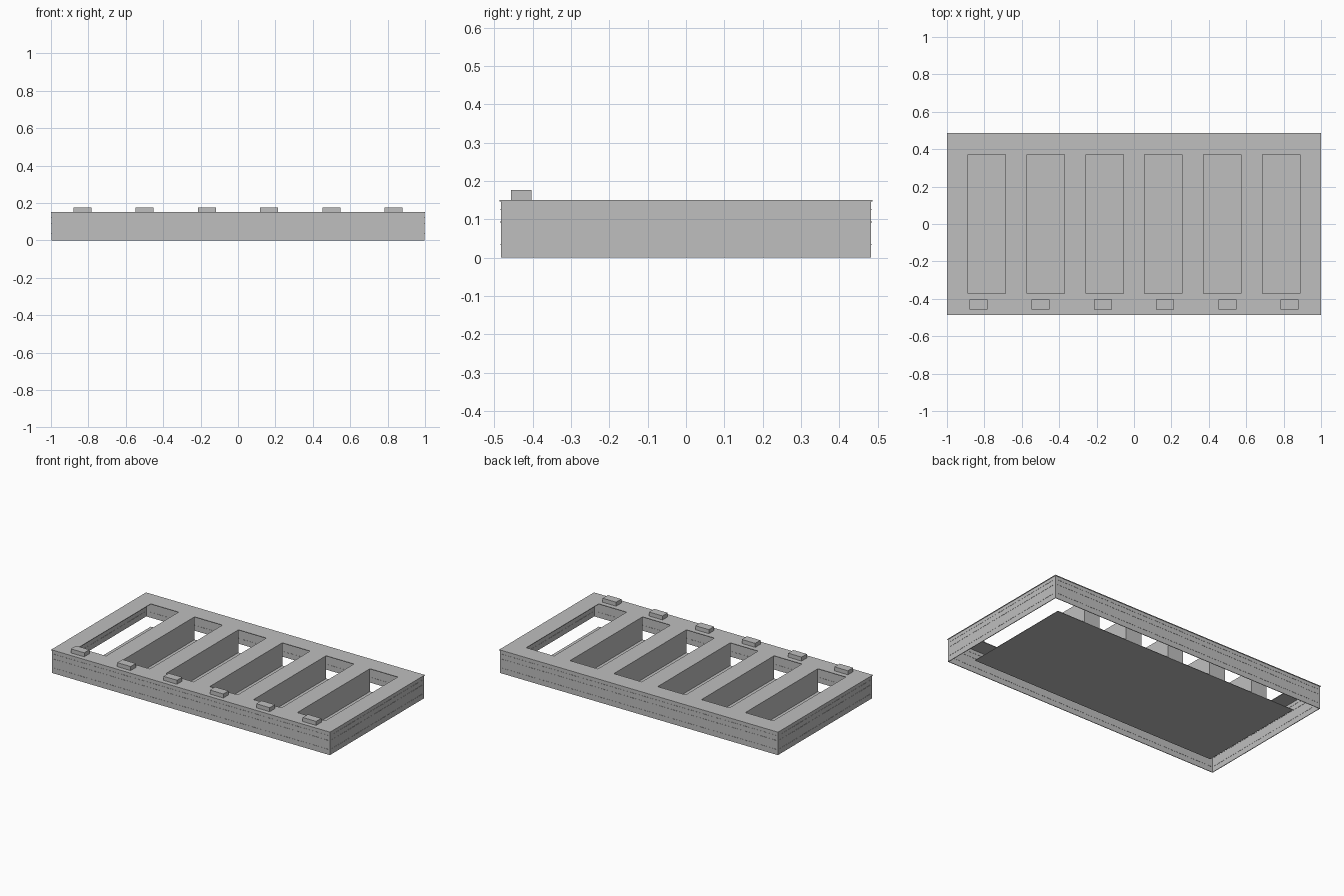
import bpy
import bmesh
from mathutils import Matrix, Vector

if "Cube" in bpy.data.objects:
    bpy.data.objects.remove(bpy.data.objects["Cube"], do_unlink=True)

grey = bpy.data.materials.new("concrete_grey")
grey.use_nodes = True
colour = (0.52, 0.52, 0.52, 1)
grey.diffuse_color = colour
grey.node_tree.nodes["Principled BSDF"].inputs["Base Color"].default_value = colour


def add_box(bm, low, high):
    low, high = Vector(low), Vector(high)
    matrix = Matrix.Translation((low + high) / 2) @ Matrix.Diagonal((*(high - low), 1))
    bmesh.ops.create_cube(bm, size=1, matrix=matrix)


def finish(name, bm):
    mesh = bpy.data.meshes.new(name)
    bm.to_mesh(mesh)
    bm.free()
    mesh.materials.append(grey)
    obj = bpy.data.objects.new(name, mesh)
    bpy.context.scene.collection.objects.link(obj)
    return obj


def boxes(name, spans):
    bm = bmesh.new()
    for low, high in spans:
        add_box(bm, low, high)
    return finish(name, bm)


ROOF_X, ROOF_Y, TOP = 1.0, 0.486, 0.151
WALL_X, WALL_Y, THICK, SLAB = 0.997, 0.483, 0.004, 0.004
SLOTS, PITCH, SLOT_W, SLOT_Y = 6, 0.3145, 0.2, 0.372
centres = [(i - (SLOTS - 1) / 2) * PITCH for i in range(SLOTS)]

# Roof slab: a grid of cells that leaves out the slots
xs = [-ROOF_X] + [c + s * SLOT_W / 2 for c in centres for s in (-1, 1)] + [ROOF_X]
ys = [-ROOF_Y, -SLOT_Y, SLOT_Y, ROOF_Y]
bm = bmesh.new()
grid = [[bm.verts.new((x, y, TOP)) for y in ys] for x in xs]
for i in range(len(xs) - 1):
    for j in range(len(ys) - 1):
        if not (j == 1 and i % 2 == 1):
            bm.faces.new((grid[i][j], grid[i + 1][j], grid[i + 1][j + 1], grid[i][j + 1]))
roof = finish("roof_slab", bm)
solid = roof.modifiers.new("thickness", "SOLIDIFY")
solid.thickness = SLAB
solid.offset = -1

# Thin outer walls, open underneath
under = TOP - SLAB
for name, side in (("front_wall", -1), ("back_wall", 1)):
    a, b = sorted((side * WALL_Y, side * (WALL_Y - THICK)))
    boxes(name, [((-WALL_X, a, 0), (WALL_X, b, under))])
for name, side in (("right_wall", -1), ("left_wall", 1)):
    a, b = sorted((side * WALL_X, side * (WALL_X - THICK)))
    boxes(name, [((a, THICK - WALL_Y, 0), (b, WALL_Y - THICK, under))])

# Rows of small slats that poke through the walls on both faces
spans = []
STEP, LENGTH, POKE, HALF = 0.0208, 0.0104, 0.002, 0.001
for z in (0.035, 0.093, 0.125):
    for side in (-1, 1):
        for i in range(95):
            x, y = (i - 47) * STEP, side * (WALL_Y - THICK / 2)
            d = THICK / 2 + POKE
            spans.append(((x - LENGTH / 2, y - d, z - HALF), (x + LENGTH / 2, y + d, z + HALF)))
        for i in range(45):
            x, y = side * (WALL_X - THICK / 2), (i - 22) * STEP
            spans.append(((x - d, y - LENGTH / 2, z - HALF), (x + d, y + LENGTH / 2, z + HALF)))
boxes("wall_slats", spans)

# Floor plate under the slots
FLOOR_X, FLOOR_Z = centres[-1] + SLOT_W / 2, 0.003
boxes("floor_plate", [((-FLOOR_X, -SLOT_Y, 0), (FLOOR_X, SLOT_Y, FLOOR_Z))])

# Solid blocks between the slots
half = (PITCH - SLOT_W) / 2
mids = [(a + b) / 2 for a, b in zip(centres, centres[1:])]
boxes("partition_blocks", [((m - half, -SLOT_Y, FLOOR_Z), (m + half, SLOT_Y, under)) for m in mids])

# Row of small roof units along the front edge
units = [(i - (SLOTS - 1) / 2) * 0.3326 for i in range(SLOTS)]
boxes("roof_units", [((x - 0.048, -0.456, TOP), (x + 0.048, -0.403, 0.177)) for x in units])
